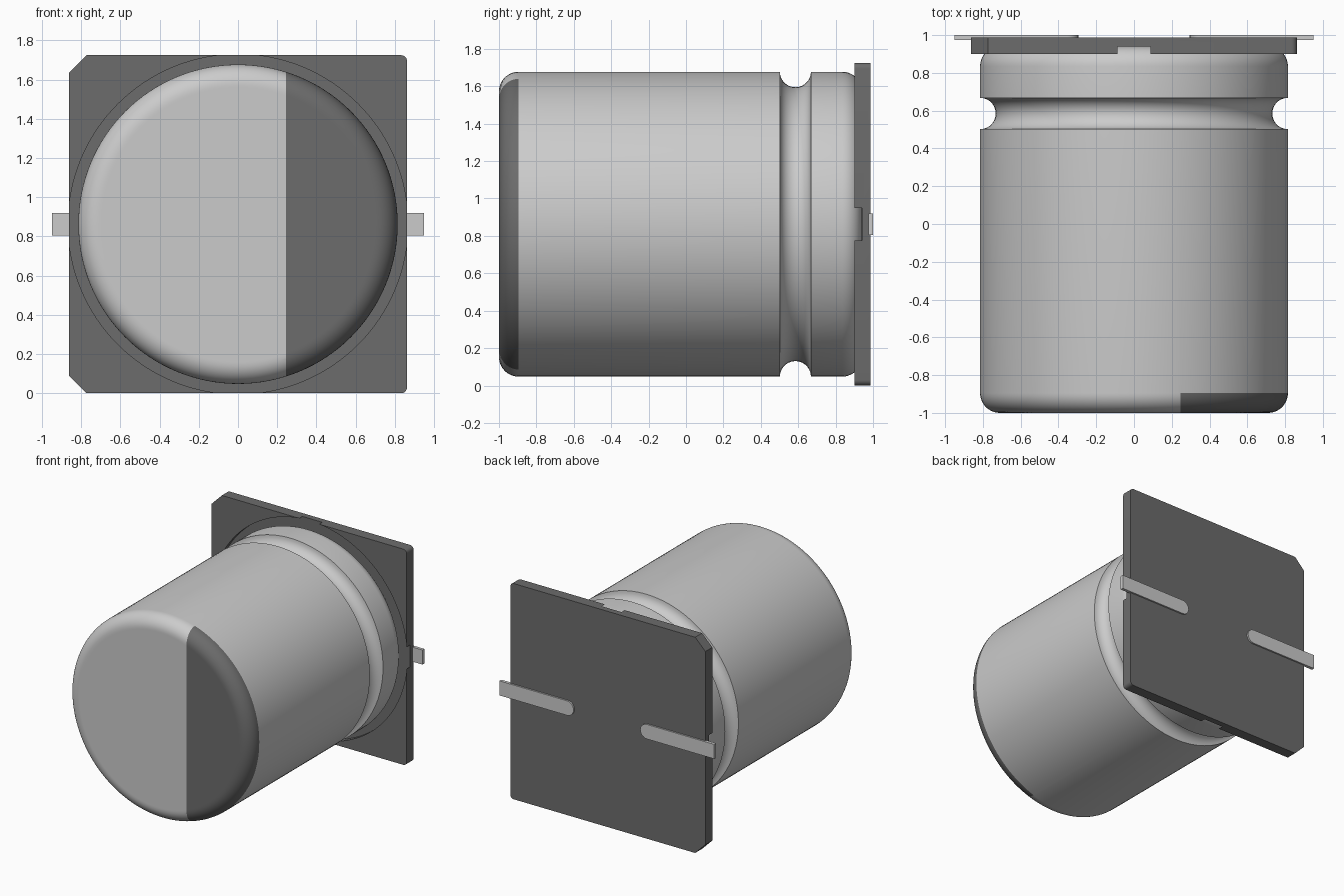
import bpy, bmesh
from math import sin, cos, pi, radians
from mathutils import Vector

if "Cube" in bpy.data.objects:
    bpy.data.objects.remove(bpy.data.objects["Cube"])

ZC = 0.8625   # height of the can axis
R = 0.815     # can radius
HALF = 0.8625 # half width of the square base


def material(name, v):
    m = bpy.data.materials.new(name)
    m.diffuse_color = (v, v, v, 1)
    m.use_nodes = True
    m.node_tree.nodes["Principled BSDF"].inputs["Base Color"].default_value = m.diffuse_color
    return m


def arc(cx, cy, r, a0, a1, n=8):
    angles = [radians(a0 + (a1 - a0) * i / n) for i in range(n + 1)]
    return [(cx + r * cos(a), cy + r * sin(a)) for a in angles]


def finish(name, bm, mats=()):
    bmesh.ops.recalc_face_normals(bm, faces=bm.faces)
    me = bpy.data.meshes.new(name)
    bm.to_mesh(me)
    bm.free()
    ob = bpy.data.objects.new(name, me)
    bpy.context.collection.objects.link(ob)
    for m in mats:
        me.materials.append(m)
    return ob


def smooth(ob):
    bpy.ops.object.select_all(action='DESELECT')
    ob.select_set(True)
    bpy.context.view_layer.objects.active = ob
    bpy.ops.object.shade_smooth_by_angle(angle=radians(30))


def prism(name, outline, y0, y1, mats=()):
    """Extrude an (x, z) outline from y0 to y1."""
    bm = bmesh.new()
    face = bm.faces.new([bm.verts.new((x, y0, z)) for x, z in outline])
    ext = bmesh.ops.extrude_face_region(bm, geom=[face])
    verts = [g for g in ext['geom'] if isinstance(g, bmesh.types.BMVert)]
    bmesh.ops.translate(bm, vec=(0, y1 - y0, 0), verts=verts)
    return finish(name, bm, mats)


light = material("aluminium_grey", 0.8)
dark = material("dark_grey", 0.15)

# Can: (radius, y) profile with rounded ends and a crimp groove, spun round y
profile = [(0, -1), (0.70, -1)]
profile += arc(R - 0.105, -0.895, 0.105, -90, 0, 10)
profile += arc(R, 0.585, 0.083, 270, 90, 14)
profile += arc(R - 0.105, 0.835, 0.105, 0, 90, 10)
profile += [(0.70, 0.94), (0, 0.94)]
bm = bmesh.new()
pv = [bm.verts.new((r, y, ZC)) for r, y in profile]
pe = [bm.edges.new(pair) for pair in zip(pv, pv[1:])]
bmesh.ops.spin(bm, geom=pv + pe, cent=(0, 0, ZC), axis=(0, 1, 0),
               angle=2 * pi, steps=128, use_duplicate=False)
bmesh.ops.remove_doubles(bm, verts=bm.verts, dist=1e-5)

# Polarity mark: split the front cap along x and darken one side
MARK_X, MARK_Y = 0.245, -0.894
cap = [f for f in bm.faces if f.calc_center_median().y < MARK_Y]
geom = cap + list({e for f in cap for e in f.edges}) + list({v for f in cap for v in f.verts})
bmesh.ops.bisect_plane(bm, geom=geom, dist=1e-5, plane_co=(MARK_X, 0, 0), plane_no=(1, 0, 0))
for f in bm.faces:
    c = f.calc_center_median()
    if c.y < MARK_Y and c.x > MARK_X:
        f.material_index = 1
smooth(finish("can", bm, (light, dark)))

# Base: square with two chamfered and two rounded corners, round recess for the can
T, CH, FR = 2 * HALF, 0.09, 0.03
outline = [(-HALF + CH, 0)] + arc(HALF - FR, FR, FR, -90, 0, 6)
outline += arc(HALF - FR, T - FR, FR, 0, 90, 6)
outline += [(-HALF + CH, T), (-HALF, T - CH), (-HALF, CH)]
base = prism("base", outline, 0.9, 0.987, (dark,))
cutter = prism("recess_cutter", arc(0, ZC, 0.867, 0, 360 - 360 / 128, 127), 0.85, 0.94, (dark,))
cutter.hide_render = True
mod = base.modifiers.new("recess", 'BOOLEAN')
mod.operation, mod.solver, mod.object = 'DIFFERENCE', 'EXACT', cutter
bpy.context.view_layer.objects.active = base
bpy.ops.object.modifier_apply(modifier=mod.name)
bpy.data.objects.remove(cutter)
smooth(base)

# Leads: flat strips with a rounded inner end, one on each side
W = 0.058
for side, name in ((1, "lead_right"), (-1, "lead_left")):
    strip = [(0.95, ZC + W)] + arc(0.295 + W, ZC, W, 90, 270, 12) + [(0.95, ZC - W)]
    smooth(prism(name, [(side * x, z) for x, z in strip], 0.975, 1.0, (light,)))
